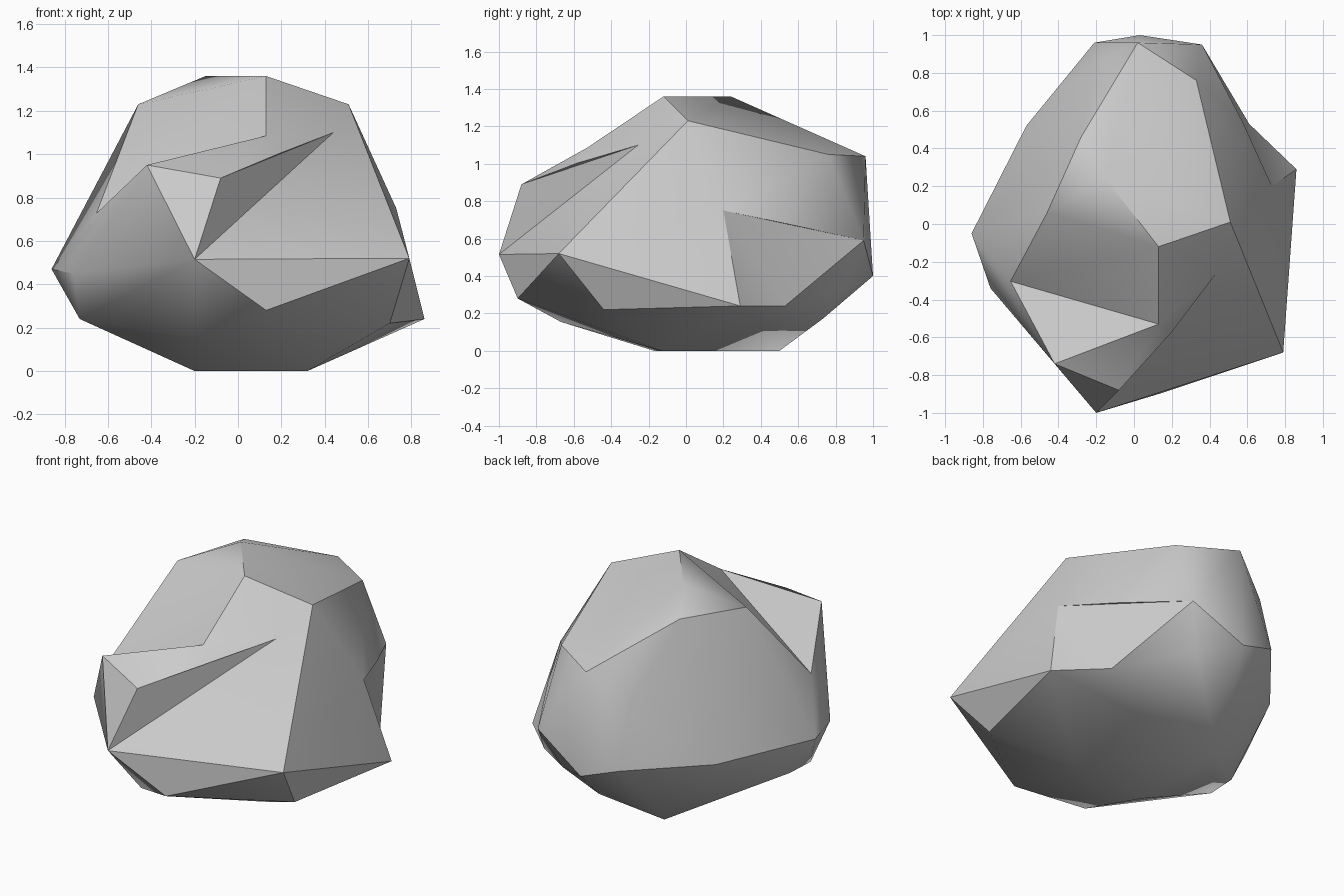
import bpy, bmesh, math
from mathutils import Vector

cube = bpy.data.objects.get("Cube")
if cube:
    bpy.data.objects.remove(cube, do_unlink=True)


def hull_object(name, points):
    """Wrap a tight convex skin around a few corner points."""
    bm = bmesh.new()
    for p in points:
        bm.verts.new(p)
    result = bmesh.ops.convex_hull(bm, input=bm.verts[:])
    unused = {g for g in result["geom_interior"] + result["geom_unused"]
              if isinstance(g, bmesh.types.BMVert)}
    bmesh.ops.delete(bm, geom=list(unused), context='VERTS')
    bmesh.ops.recalc_face_normals(bm, faces=bm.faces[:])
    mesh = bpy.data.meshes.new(name)
    bm.to_mesh(mesh)
    bm.free()
    obj = bpy.data.objects.new(name, mesh)
    bpy.context.collection.objects.link(obj)
    return obj


def carve(obj, corners, sweep):
    """Chip away the wedge between these corners, swept outward."""
    cutter = hull_object("chip_cutter", corners + [Vector(p) + Vector(sweep) for p in corners])
    cutter.hide_render = True
    cut = obj.modifiers.new("chip", 'BOOLEAN')
    cut.operation = 'DIFFERENCE'
    cut.solver = 'EXACT'
    cut.object = cutter
    bpy.ops.object.modifier_apply(modifier=cut.name)
    bpy.data.objects.remove(cutter, do_unlink=True)


# Named corners where chips meet
nose = (-.20, -1, .515)
brow = (-.08, -.88, .89)
inner = (.13, -.53, 1.085)
peak = (.13, -.12, 1.36)
ledge_tip = (-.42, -.74, .95)
ledge_end = (-.65, -.30, .72)
shoulder = (-.46, .06, 1.23)
lip = (.45, -.78, .68)
lip_end = (.79, -.68, .52)
cheek = (.44, -.256, 1.10)
left_knob = (.73, .20, .75)
back_knob = (.36, .95, .59)
left_toe = (.86, .29, .24)
left_crease = (.61, .53, .24)
front_dent = (.47, -.53, .82)

crown = [peak, shoulder, (.51, .01, 1.23), (-.15, .24, 1.36), (.33, .76, 1.05),
         (.02, .96, 1.04), (-.28, .46, 1.26), (-.21, .86, .85)]
front = [nose, brow, inner, ledge_tip, ledge_end, lip, lip_end, cheek]
waist = [left_knob, (.68, -.13, .81), back_knob, (.03, 1, .40), (-.21, .96, .48),
         (-.57, .52, .45), (-.69, .01, .71), (-.86, -.05, .47), (-.76, -.34, .45)]
underside = [left_toe, left_crease, (.13, -.90, .28), (.70, -.44, .22),
             (.26, .85, .34), (.09, .73, .17), (-.72, 0, .24),
             (-.73, -.19, .24), (-.20, -.67, .155)]
base = [(-.20, -.17, 0), (.32, -.13, 0), (-.20, .50, 0)]

rock = hull_object("rock", crown + front + waist + underside + base)
bpy.ops.object.select_all(action='DESELECT')
rock.select_set(True)
bpy.context.view_layer.objects.active = rock

# Valley behind the ledge, then the slope of the ledge itself
up_right = (-.4, -.4, .8)
carve(rock, [inner, ledge_tip, ledge_end, peak, shoulder], up_right)
carve(rock, [brow, inner, peak, ledge_tip], up_right)
# Hollow over the front lip, flat behind the toe
carve(rock, [nose, brow, lip, lip_end, cheek, front_dent], (.1, -1, .2))
carve(rock, [back_knob, left_knob, left_crease, left_toe], (.8, .5, 0))

# Tidy the cut seams
bm = bmesh.new()
bm.from_mesh(rock.data)
bmesh.ops.remove_doubles(bm, verts=bm.verts[:], dist=.012)
bmesh.ops.dissolve_degenerate(bm, edges=bm.edges[:], dist=.002)
bmesh.ops.recalc_face_normals(bm, faces=bm.faces[:])
bm.to_mesh(rock.data)
bm.free()

# Stone grey, soft facets with sharp ridges
stone = bpy.data.materials.new("stone_grey")
stone.use_nodes = True
grey = (.6, .6, .6, 1)
stone.diffuse_color = grey
stone.node_tree.nodes["Principled BSDF"].inputs["Base Color"].default_value = grey
rock.data.materials.clear()
rock.data.materials.append(stone)
bpy.ops.object.shade_smooth_by_angle(angle=math.radians(36))
